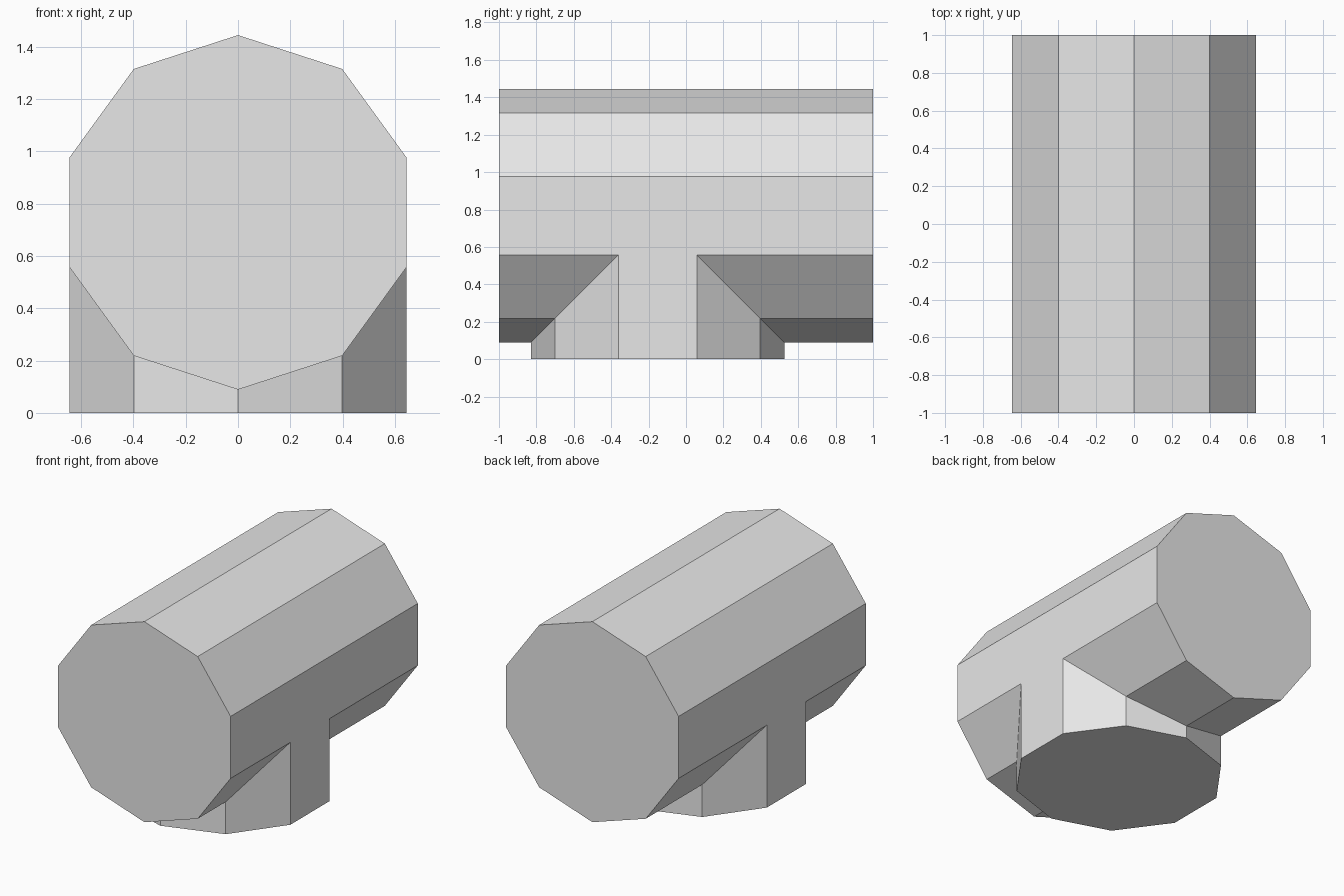
import bpy
import math

# Remove the default object
cube = bpy.data.objects.get("Cube")
if cube:
    bpy.data.objects.remove(cube, do_unlink=True)

RADIUS = 0.678
AXIS_Z = 0.767
STEM_Y = -0.152

grey = bpy.data.materials.new("plain_grey")
grey.use_nodes = True
colour = (0.8, 0.8, 0.8, 1)
grey.diffuse_color = colour
grey.node_tree.nodes["Principled BSDF"].inputs["Base Color"].default_value = colour


def decagon_prism(name, depth, location, tilt=0):
    """Ten-sided prism with a corner on the y axis, or on z once tilted."""
    bpy.ops.mesh.primitive_cylinder_add(
        vertices=10, radius=RADIUS, depth=depth,
        location=location, rotation=(tilt, 0, 0))
    part = bpy.context.object
    part.name = name
    part.data.materials.append(grey)
    bpy.ops.object.transform_apply(location=True, rotation=True, scale=True)
    return part


# Horizontal pipe and the vertical stem that branches down from it
pipe = decagon_prism("tee_pipe", 2, (0, 0, AXIS_Z), math.pi / 2)
stem = decagon_prism("stem_helper", AXIS_Z, (0, STEM_Y, AXIS_Z / 2))

# Fuse both into one closed shell
union = pipe.modifiers.new("fuse_stem", "BOOLEAN")
union.operation = "UNION"
union.solver = "EXACT"
union.object = stem
bpy.context.view_layer.objects.active = pipe
bpy.ops.object.modifier_apply(modifier=union.name)
bpy.data.objects.remove(stem, do_unlink=True)
pipe.data.shade_flat()
